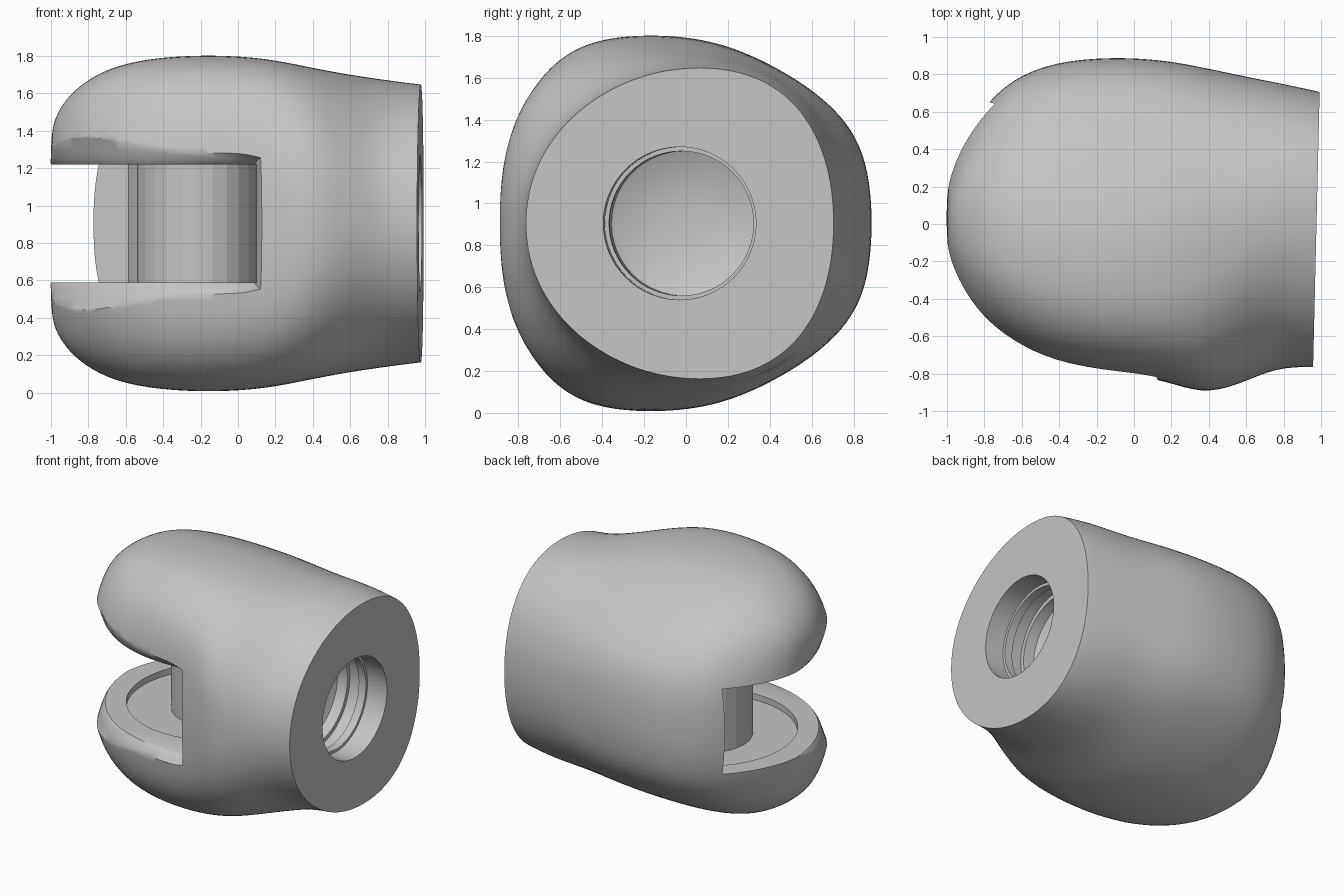
import bpy, bmesh
from math import sin, cos, pi, atan2, radians
from mathutils import Matrix

if "Cube" in bpy.data.objects:
    bpy.data.objects.remove(bpy.data.objects["Cube"])

MID = 0.905              # mirror height of the knuckle
PIVOT = (-0.22, 0.09)    # pin axis
SLOT = (0.59, 1.22)      # slot floor and ceiling
BORE_Y = -0.03

grey = bpy.data.materials.new("matte_grey")
grey.use_nodes = True
grey.diffuse_color = (0.56, 0.56, 0.56, 1)
grey.node_tree.nodes["Principled BSDF"].inputs["Base Color"].default_value = (0.56, 0.56, 0.56, 1)


def finish(bm, name):
    bmesh.ops.recalc_face_normals(bm, faces=bm.faces)
    mesh = bpy.data.meshes.new(name)
    bm.to_mesh(mesh)
    bm.free()
    mesh.materials.append(grey)
    ob = bpy.data.objects.new(name, mesh)
    bpy.context.collection.objects.link(ob)
    return ob


def loft(name, rings):
    bm = bmesh.new()
    loops = [[bm.verts.new(p) for p in ring] for ring in rings]
    count = len(loops[0])
    for a, b in zip(loops, loops[1:]):
        for i in range(count):
            j = (i + 1) % count
            bm.faces.new((a[i], a[j], b[j], b[i]))
    bm.faces.new(loops[0])
    bm.faces.new(loops[-1])
    return finish(bm, name)


def prism(name, outline, z0, z1):
    return loft(name, [[(x, y, z) for x, y in outline] for z in (z0, z1)])


def around_pin(radius, angle):
    return PIVOT[0] + radius * cos(angle), PIVOT[1] + radius * sin(angle)


def circle(radius, sides):
    return [around_pin(radius, 2 * pi * i / sides) for i in range(sides)]


def activate(ob):
    bpy.ops.object.select_all(action='DESELECT')
    ob.select_set(True)
    bpy.context.view_layer.objects.active = ob


def cut(ob, cutter):
    mod = ob.modifiers.new("cut", 'BOOLEAN')
    mod.operation = 'DIFFERENCE'
    mod.solver = 'EXACT'
    mod.object = cutter
    activate(ob)
    bpy.ops.object.modifier_apply(modifier=mod.name)
    bpy.data.objects.remove(cutter)


def section(x, front, back, half, lean, power, count=32):
    # Rounded section: the crown leans to one side and its shoulders slope
    dip = 0.28 * max(0, -lean)
    ring = []
    for i in range(count):
        c, s = cos(2 * pi * i / count), sin(2 * pi * i / count)
        cy = abs(c) ** (2 / power) * (1 if c > 0 else -1)
        sz = abs(s) ** (2 / power) * (1 if s > 0 else -1)
        y = (front + back) / 2 + (back - front) / 2 * cy + lean * s * s
        ring.append((x, y, MID + half * sz * (1 - dip * 4 * c * c * s * s)))
    return ring


# Body: sections from the rounded jaw end to the round collar
sections = [
    (-1.006, -0.14, 0.17, 0.45, 0, 2.4),
    (-0.98, -0.27, 0.3, 0.57, 0, 2.4),
    (-0.92, -0.41, 0.45, 0.67, -0.02, 2.4),
    (-0.82, -0.55, 0.61, 0.765, -0.07, 2.4),
    (-0.66, -0.66, 0.78, 0.85, -0.13, 2.5),
    (-0.42, -0.755, 0.875, 0.897, -0.2, 2.6),
    (-0.12, -0.8, 0.9, 0.909, -0.23, 2.6),
    (0.15, -0.83, 0.885, 0.89, -0.21, 2.6),
    (0.36, -0.915, 0.845, 0.845, -0.11, 2.45),
    (0.56, -0.865, 0.8, 0.805, 0, 2.2),
    (0.76, -0.77, 0.76, 0.775, 0.08, 2.1),
    (0.97, -0.77, 0.715, 0.747, 0.1, 2.1),
    (1.15, -0.77, 0.675, 0.73, 0.1, 2.1),
]
body = loft("knuckle_body", [section(*s) for s in sections])
subsurf = body.modifiers.new("smooth", 'SUBSURF')
subsurf.levels = 2
activate(body)
bpy.ops.object.modifier_apply(modifier=subsurf.name)

# Slightly tilted collar face
tilt = atan2(-0.035, 1.47)
bm = bmesh.new()
bmesh.ops.create_cube(bm, size=3, matrix=Matrix.Translation((0.975, BORE_Y, MID))
                      @ Matrix.Rotation(tilt, 4, 'Z') @ Matrix.Translation((1.5, 0, 0)))
cut(body, finish(bm, "end_trim"))

# Slot opening, the round cavity around the pin, and the shallow jaw recesses
opening = [(0.1, -1.3), (0.1, -0.3), PIVOT, (-0.55, 0.58), (-1.3, 0.82), (-1.3, -1.3)]
cut(body, prism("slot_cutter", opening, *SLOT))
cut(body, prism("cavity_cutter", circle(0.6, 64), *SLOT))
cut(body, prism("recess_cutter", circle(0.62, 64), SLOT[0] - 0.045, SLOT[1] + 0.045))

# Rolled jaw rims: a steep flare around the pin that fades out at both slot ends
flare = [(0.745, -0.02), (0.765, 0.005), (0.78, 0.03), (0.797, 0.08), (0.815, 0.14),
         (0.84, 0.2), (0.88, 0.26), (1.3, 0.3)]
rings = []
for i in range(1, 48):
    angle = radians(130 + 164 * i / 48)
    fade = sin(pi * i / 48) ** 0.7
    ring = []
    for level, side, profile in ((SLOT[0], -1, flare), (SLOT[1], 1, flare[::-1])):
        for radius, depth in profile:
            x, y = around_pin(radius + 0.12 * (1 - fade), angle)
            ring.append((x, y, level + side * depth * fade))
    rings.append(ring)
cut(body, loft("rim_cutter", rings))

# Stepped bore in the collar: (depth position, radius), domed at the end
steps = [(1.2, 0.365), (0.82, 0.365), (0.82, 0.345), (0.76, 0.345), (0.76, 0.38),
         (0.66, 0.38), (0.66, 0.35), (0.58, 0.345), (0.54, 0.25), (0.52, 0.12)]
bore = loft("bore_cutter", [[(x, BORE_Y + 0.05 * (0.97 - x) + r * cos(2 * pi * i / 64),
                              MID + r * sin(2 * pi * i / 64))
                             for i in range(64)] for x, r in steps])
cut(body, bore)
activate(body)
bpy.ops.object.shade_smooth_by_angle(angle=0.65)

# Faceted hinge pin between the jaws
prism("hinge_pin", circle(0.32, 24), SLOT[0] - 0.06, SLOT[1] + 0.06)
